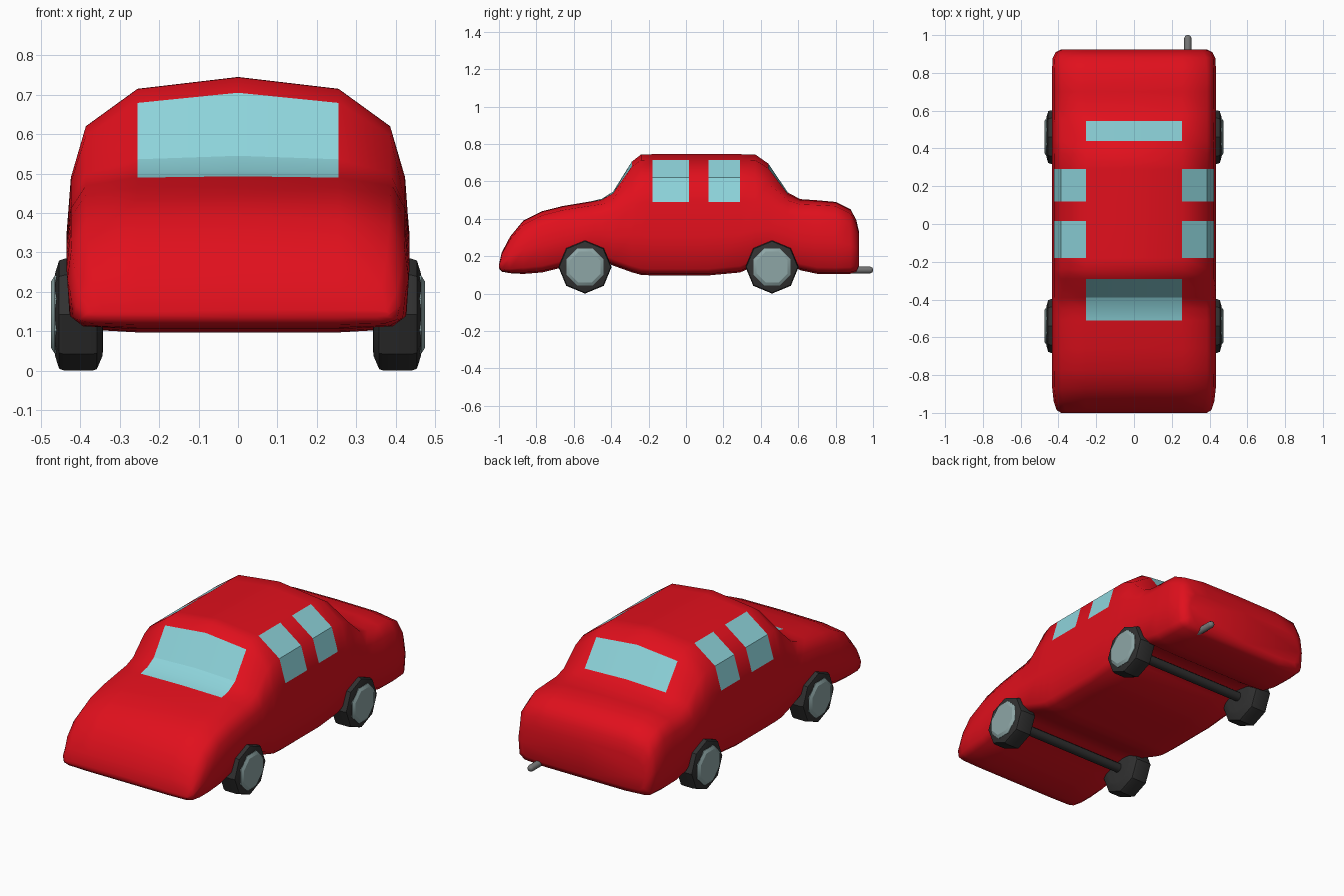
import bpy, bmesh
from math import sin, cos, pi, radians

if "Cube" in bpy.data.objects:
    bpy.data.objects.remove(bpy.data.objects["Cube"])


def material(name, rgb):
    m = bpy.data.materials.new(name)
    m.diffuse_color = (*rgb, 1)
    m.use_nodes = True
    m.node_tree.nodes["Principled BSDF"].inputs["Base Color"].default_value = m.diffuse_color
    return m


RED = material("red_paint", (0.75, 0.005, 0.012))
GLASS = material("glass", (0.27, 0.66, 0.71))
RUBBER = material("rubber", (0.03, 0.03, 0.03))
HUB = material("hub_metal", (0.27, 0.38, 0.38))
STEEL = material("steel", (0.18, 0.18, 0.18))


def make(name, verts, faces, mat, angle=None):
    bm = bmesh.new()
    vs = [bm.verts.new(v) for v in verts]
    for f in faces:
        bm.faces.new([vs[i] for i in f])
    bmesh.ops.delete(bm, geom=[v for v in bm.verts if not v.link_faces], context='VERTS')
    me = bpy.data.meshes.new(name)
    bm.to_mesh(me)
    bm.free()
    me.materials.append(mat)
    ob = bpy.data.objects.new(name, me)
    bpy.context.collection.objects.link(ob)
    if angle:
        bpy.ops.object.select_all(action='DESELECT')
        bpy.context.view_layer.objects.active = ob
        ob.select_set(True)
        bpy.ops.object.shade_smooth_by_angle(angle=radians(angle))
    return ob


# Body stations: y, roof/bonnet height, underside height, half width
STATIONS = [
    (-1.0, .155, .135, .385), (-.985, .22, .117, .41), (-.94, .305, .109, .425),
    (-.87, .39, .105, .433), (-.77, .44, .113, .435), (-.66, .468, .14, .435),
    (-.51, .493, .18, .435), (-.45, .507, .175, .435), (-.39, .545, .15, .435),
    (-.29, .705, .114, .435), (-.24, .744, .1, .435), (-.18, .745, .097, .435),
    (.015, .745, .097, .435), (.12, .745, .097, .435), (.29, .745, .113, .435),
    (.37, .744, .15, .435), (.44, .695, .18, .435), (.545, .54, .165, .435),
    (.61, .505, .125, .435), (.7, .499, .106, .435), (.8, .49, .104, .435),
    (.88, .45, .106, .43), (.91, .395, .115, .415), (.925, .33, .145, .385),
]


def ring(y, t, b, w):
    f = max(0, min(1, (t - .49) / .255))          # 0 = bonnet, 1 = cabin
    k = min(1, (t - b) / .3)                      # squash towards the nose

    def drop(low, high):
        return t - k * (low + (high - low) * f)
    s, z3 = w / .435, drop(.08, .255)
    half = [(0, b), (.255, b), (.395, b + .008 * k), (.428, b + .035 * k),
            (.435, b + .035 * k + (z3 - b) * .45), (.424, z3),
            (.386, drop(.022, .125)), (.255, drop(.003, .03)), (0, t)]
    pts = [(x * s if x > .3 else x, y, z) for x, z in half]
    return pts + [(-x, y, z) for x, y, z in pts[7:0:-1]]


N = 16
verts = [p for st in STATIONS for p in ring(*st)]
ys = [st[0] for st in STATIONS]


def panel(y0, y1, columns):
    return {(i, j) for i in range(ys.index(y0), ys.index(y1)) for j in columns}


def quads(cells):
    return [(i * N + j, (i + 1) * N + j, (i + 1) * N + (j + 1) % N, i * N + (j + 1) % N)
            for i, j in sorted(cells)]


windows = {
    "windshield": panel(-.51, -.29, (7, 8)),
    "rear_window": panel(.44, .545, (7, 8)),
    "front_right_window": panel(-.18, .015, (5, 6)),
    "front_left_window": panel(-.18, .015, (9, 10)),
    "back_right_window": panel(.12, .29, (5, 6)),
    "back_left_window": panel(.12, .29, (9, 10)),
}

# Car body shell with window openings, then the glass that fills them
everything = {(i, j) for i in range(len(ys) - 1) for j in range(N)}
last = (len(ys) - 1) * N
caps = [tuple(range(N)), tuple(range(last + N - 1, last - 1, -1))]
make("car_body", verts, quads(everything - set().union(*windows.values())) + caps, RED, 60)
for name, cells in windows.items():
    make(name, verts, quads(cells), GLASS, 20)


def lathe(name, profile, centre, axis, mat, sides=8, turn=0.0, side=1, angle=30):
    """Revolve (distance, radius) points around the x or y axis, with capped ends."""
    cy, cz = centre[1], centre[2]
    vs = []
    for d, r in profile:
        for k in range(sides):
            a = 2 * pi * k / sides + turn
            u, v = r * cos(a), r * sin(a)
            vs.append((centre[0] + side * d, cy + u, cz + v) if axis == 'x'
                      else (centre[0] + u, cy + d, cz + v))
    fs = [(i * sides + k, i * sides + (k + 1) % sides,
           (i + 1) * sides + (k + 1) % sides, (i + 1) * sides + k)
          for i in range(len(profile) - 1) for k in range(sides)]
    fs += [tuple(range(sides)), tuple(range(len(vs) - sides, len(vs)))]
    ob = make(name, vs, fs, mat)
    bm = bmesh.new()
    bm.from_mesh(ob.data)
    bmesh.ops.recalc_face_normals(bm, faces=bm.faces)
    bm.to_mesh(ob.data)
    bm.free()
    bpy.ops.object.select_all(action='DESELECT')
    bpy.context.view_layer.objects.active = ob
    ob.select_set(True)
    bpy.ops.object.shade_smooth_by_angle(angle=radians(angle))
    return ob


# Wheels, hubs and axles
TYRE = [(.342, .085), (.344, .105), (.358, .138), (.37, .142), (.44, .142), (.454, .137), (.464, .105)]
RIM = [(.45, .108), (.465, .107), (.475, .09)]
for end, y in (("front", -.54), ("back", .46)):
    c = (0, y, .142)
    for label, side in (("right", 1), ("left", -1)):
        lathe(f"{end}_{label}_tyre", TYRE, c, 'x', RUBBER, side=side)
        lathe(f"{end}_{label}_hub", RIM, c, 'x', HUB, turn=pi / 8, side=side)
    lathe(f"{end}_axle", [(-.36, .026), (.36, .026)], c, 'x', RUBBER, sides=12, angle=40)

# Exhaust pipe
lathe("exhaust_pipe", [(.8, .019), (.985, .019), (.996, .014), (1.0, .006)],
      (.285, 0, .126), 'y', STEEL, sides=10, angle=50)
